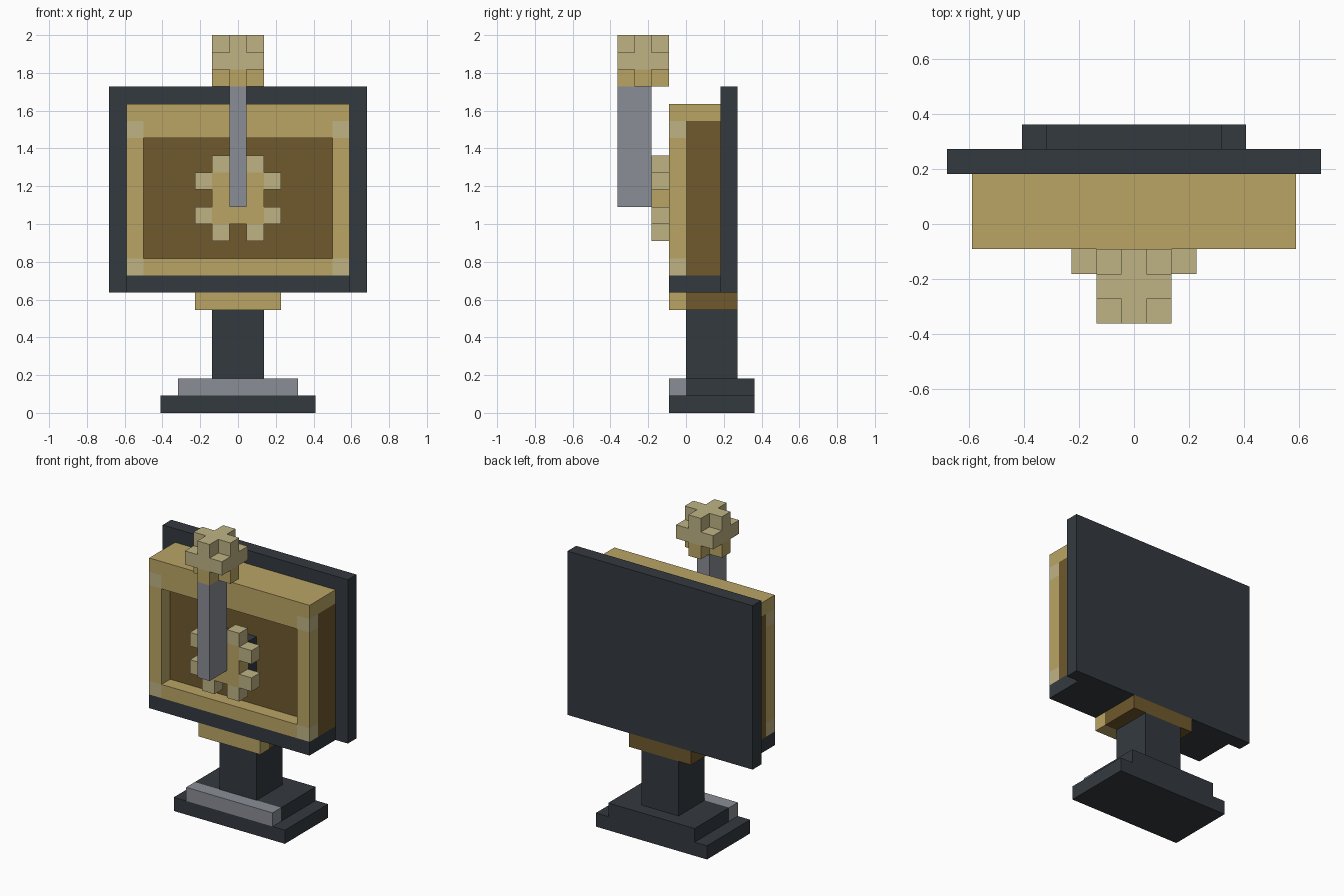
import bpy
import bmesh

cube = bpy.data.objects.get("Cube")
if cube:
    bpy.data.objects.remove(cube, do_unlink=True)

U = 1 / 11  # one block


def material(name, hex_code):
    srgb = [int(hex_code[i:i + 2], 16) / 255 for i in (0, 2, 4)]
    col = [c / 12.92 if c <= 0.04045 else ((c + 0.055) / 1.055) ** 2.4 for c in srgb] + [1]
    m = bpy.data.materials.new(name)
    m.use_nodes = True
    m.diffuse_color = col
    bsdf = next(n for n in m.node_tree.nodes if n.type == 'BSDF_PRINCIPLED')
    bsdf.inputs["Base Color"].default_value = col
    bsdf.inputs["Roughness"].default_value = 0.8
    return m


GOLD = material("gold", "BBA565")
PALE = material("pale_gold", "BFB385")
BROWN = material("brown", "70592D")
DARK = material("dark_slate", "343A40")
GREY = material("steel_grey", "8A8E96")


def blocks(name, mat, *boxes):
    """One object from boxes given as x0, x1, y0, y1, z0, z1 in blocks."""
    bm = bmesh.new()
    for x0, x1, y0, y1, z0, z1 in boxes:
        verts = bmesh.ops.create_cube(bm, size=1)["verts"]
        for v in verts:
            v.co.x = U * (x1 if v.co.x > 0 else x0)
            v.co.y = U * (y1 if v.co.y > 0 else y0)
            v.co.z = U * (z1 if v.co.z > 0 else z0)
    mesh = bpy.data.meshes.new(name)
    bm.to_mesh(mesh)
    bm.free()
    mesh.materials.append(mat)
    obj = bpy.data.objects.new(name, mesh)
    bpy.context.collection.objects.link(obj)
    return obj


def pair(x0, x1, *rest):
    """A box and its mirror image across x = 0."""
    return [(x0, x1, *rest), (-x1, -x0, *rest)]


# Stand
blocks("base_plate", DARK, (-4.5, 4.5, -1, 4, 0, 1))
blocks("base_step", DARK, (-3.5, 3.5, 0, 4, 1, 2))
blocks("base_step_front", GREY, (-3.5, 3.5, -1, 0, 1, 2))
blocks("column", DARK, (-1.5, 1.5, 0, 3, 2, 6))
blocks("bracket_front", GOLD, (-2.5, 2.5, -1, 0, 6, 7))
blocks("bracket_back", BROWN, (-2.5, 2.5, 0, 3, 6, 7))

# Back panel and lower tray
blocks("back_panel", DARK, (-7.5, 7.5, 2, 3, 7, 19))
blocks("tray", DARK, (-6.5, 6.5, -1, 2, 7, 8))

# Case with raised front frame
blocks("case_body", BROWN, (-6.5, 6.5, 0, 2, 8, 17))
blocks("case_top", GOLD, (-6.5, 6.5, -1, 2, 17, 18))
blocks("frame_rails", GOLD,
       (-5.5, 5.5, -1, 0, 16, 17), (-5.5, 5.5, -1, 0, 8, 9),
       *pair(5.5, 6.5, -1, 0, 9, 16))
blocks("frame_corners", PALE,
       *pair(5.5, 6.5, -1, 0, 8, 9), *pair(5.5, 6.5, -1, 0, 16, 17))

# Gear on a dark hub
blocks("gear_hub", DARK, (-1.5, 1.5, -1, 0, 11, 14))
blocks("gear_body", GOLD, (-1.5, 1.5, -2, -1, 11, 14))
teeth = []
for z in (10, 14):
    teeth += pair(0.5, 1.5, -2, -1, z, z + 1)
for z in (11, 13):
    teeth += pair(1.5, 2.5, -2, -1, z, z + 1)
blocks("gear_teeth", PALE, *teeth)

# Lever with a rounded block knob
blocks("lever_arm", GREY, (-0.5, 0.5, -4, -2, 12, 19))


def cross(z):
    return [(-1.5, 1.5, -3, -2, z, z + 1),
            (-0.5, 0.5, -4, -3, z, z + 1), (-0.5, 0.5, -2, -1, z, z + 1)]


blocks("knob_bottom", GOLD, *cross(19))
blocks("knob_top", PALE, (-1.5, 1.5, -4, -1, 20, 21), *cross(21))
